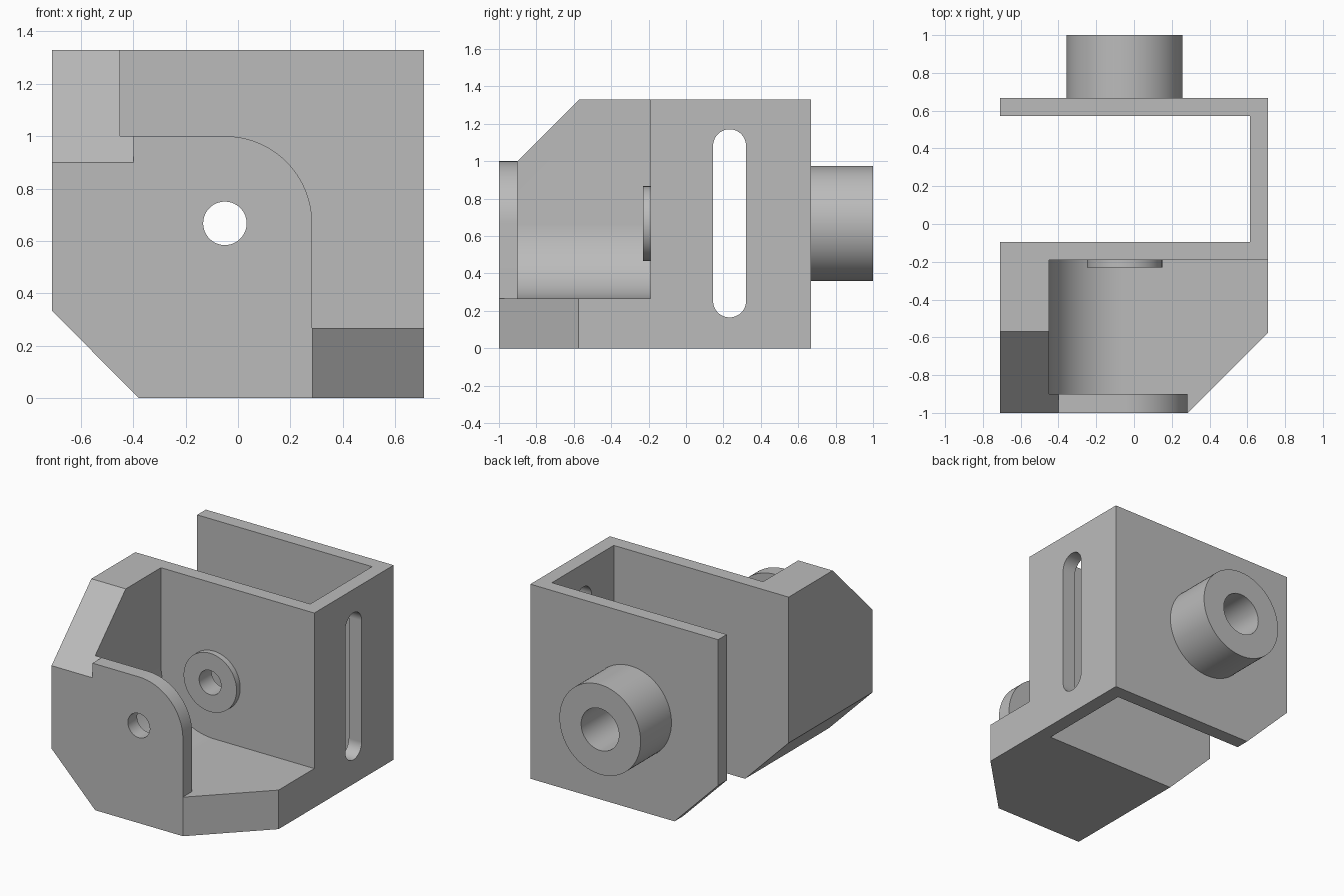
import bpy
import bmesh
from math import sin, cos, pi, radians

cube = bpy.data.objects.get("Cube")
if cube:
    bpy.data.objects.remove(cube, do_unlink=True)

grey = bpy.data.materials.new("plain_grey")
grey.use_nodes = True
colour = (0.5, 0.5, 0.5, 1)
grey.diffuse_color = colour
grey.node_tree.nodes["Principled BSDF"].inputs["Base Color"].default_value = colour

# Main sizes
W, H = 0.71, 1.33            # half width, height
AX, AZ = -0.05, 0.667        # shared bore axis
BASE = 0.27                  # floor thickness
PLATE, POCKET = -0.9, -0.19  # back of front plate, back of front pocket


def arc(cx, cy, r, start, end, steps=24):
    angles = [radians(start + (end - start) * i / steps) for i in range(steps + 1)]
    return [(cx + r * cos(a), cy + r * sin(a)) for a in angles]


def circle(r):
    return arc(AX, AZ, r, 0, 360, 72)[:-1]


def prism(name, outline, axis, start, end):
    """Extrude a 2D outline along one axis."""
    place = {"x": lambda u, v, t: (t, u, v),
             "y": lambda u, v, t: (u, t, v),
             "z": lambda u, v, t: (u, v, t)}[axis]
    bm = bmesh.new()
    rings = [[bm.verts.new(place(u, v, t)) for u, v in outline] for t in (start, end)]
    for ring in rings:
        bm.faces.new(ring)
    n = len(outline)
    for i in range(n):
        j = (i + 1) % n
        bm.faces.new((rings[0][i], rings[0][j], rings[1][j], rings[1][i]))
    bmesh.ops.recalc_face_normals(bm, faces=bm.faces)
    mesh = bpy.data.meshes.new(name)
    bm.to_mesh(mesh)
    bm.free()
    mesh.materials.append(grey)
    obj = bpy.data.objects.new(name, mesh)
    bpy.context.collection.objects.link(obj)
    return obj


def combine(target, tool, operation):
    tool.hide_render = True
    mod = target.modifiers.new(tool.name, "BOOLEAN")
    mod.operation, mod.solver, mod.object = operation, "EXACT", tool
    bpy.context.view_layer.objects.active = target
    bpy.ops.object.modifier_apply(modifier=mod.name)
    bpy.data.objects.remove(tool, do_unlink=True)


# Block with the bevelled lower edge
body = prism("bracket_body", [(-W, 0.333), (-0.38, 0), (W, 0), (W, H), (-W, H)],
             "y", -1, 0.667)

cutters = [
    # Open channel between the rear plate and the middle plate
    prism("channel", [(-1, -0.095), (0.613, -0.095), (0.613, 0.573), (-1, 0.573)],
          "z", -0.2, 2),
    # Front pocket with rounded inner corner
    prism("pocket", arc(AX, AZ, 0.4, 180, 270) + [(1, AZ - 0.4), (1, 2), (AX - 0.4, 2)],
          "y", PLATE, POCKET),
    # Space around the rounded front plate
    prism("plate_surround", [(-1, 1)] + arc(AX, AZ, 0.333, 90, 0)
          + [(AX + 0.333, AZ - 0.4), (1, AZ - 0.4), (1, 2), (-1, 2)], "y", -1.1, PLATE),
    # Slope on top of the side wall
    prism("wall_slope", [(PLATE - 0.1, 0.9), (-0.47, 1.43), (PLATE - 0.1, 1.43)],
          "x", -1, -0.4),
    # Cut corner of the floor
    prism("floor_corner", [(0.185, -1.1), (0.915, -0.37), (0.915, -1.1)], "z", -0.1, 0.5),
    # Long slot in the side wall
    prism("slot", arc(0.233, 1.083, 0.088, 0, 180) + arc(0.233, 0.253, 0.088, 180, 360),
          "x", 0.5, 0.9),
]
for cutter in cutters:
    combine(body, cutter, "DIFFERENCE")

# Raised bosses
combine(body, prism("rear_boss", circle(0.307), "y", 0.62, 1), "UNION")
combine(body, prism("spacer_ring", circle(0.2), "y", -0.23, -0.15), "UNION")

# Bores
combine(body, prism("front_bore", circle(0.083), "y", -1.1, 0.1), "DIFFERENCE")
combine(body, prism("rear_bore", circle(0.143), "y", 0.4, 1.1), "DIFFERENCE")

# Smooth curved faces, crisp edges
bpy.ops.object.select_all(action="DESELECT")
body.select_set(True)
bpy.context.view_layer.objects.active = body
bpy.ops.object.shade_smooth_by_angle(angle=radians(25))
normals = body.modifiers.new("flat_face_normals", "WEIGHTED_NORMAL")
normals.keep_sharp = True
